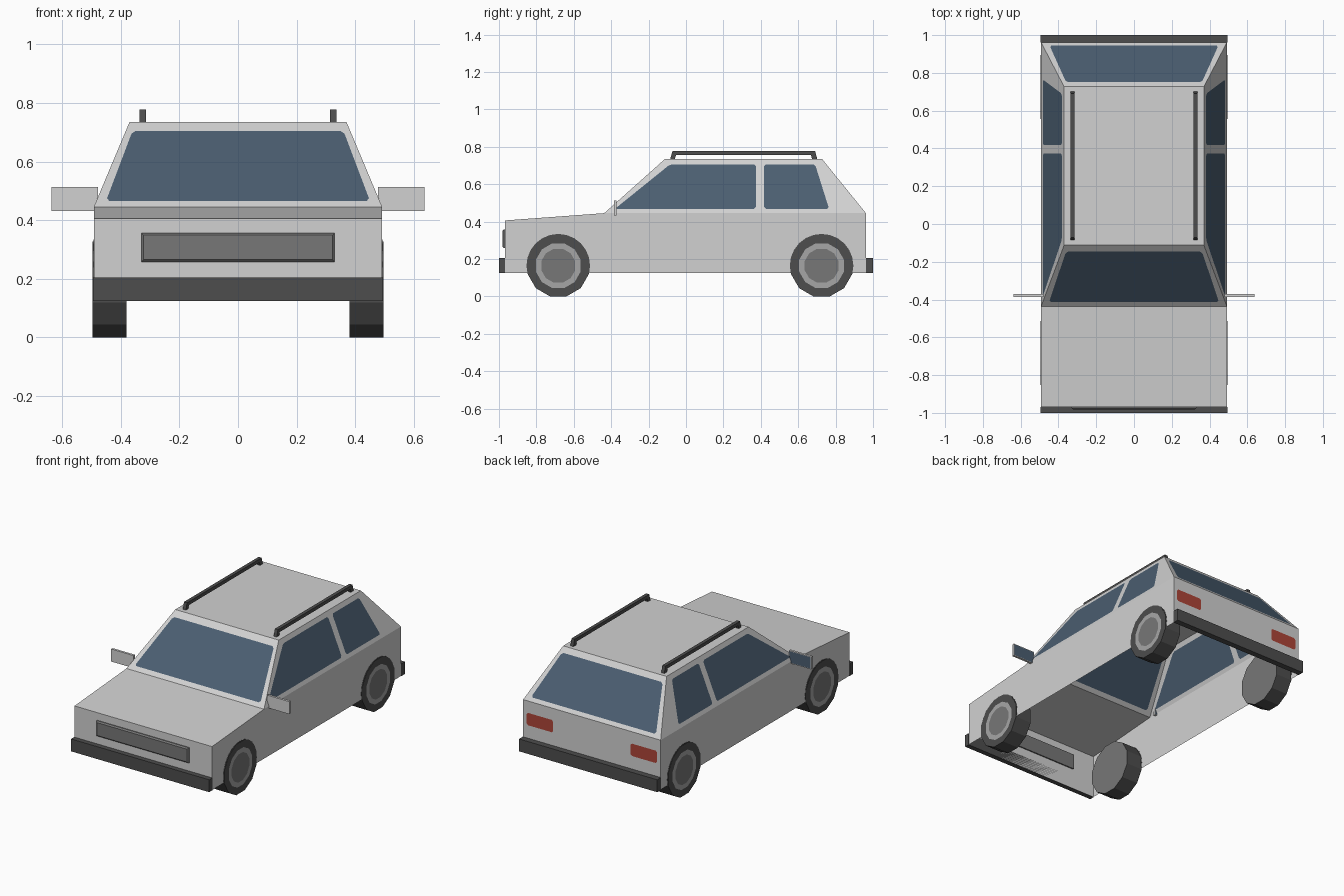
import bpy, bmesh, math
from mathutils import Vector, Matrix

if "Cube" in bpy.data.objects:
    bpy.data.objects.remove(bpy.data.objects["Cube"])


def material(name, rgb):
    m = bpy.data.materials.new(name)
    m.diffuse_color = (*rgb, 1)
    m.use_nodes = True
    m.node_tree.nodes["Principled BSDF"].inputs["Base Color"].default_value = m.diffuse_color
    return m


PAINT = material("light grey paint", (0.64, 0.64, 0.64))
GLASS = material("blue glass", (0.07, 0.112, 0.165))
RUBBER = material("dark rubber", (0.075, 0.075, 0.075))
GRILLE = material("mid grey", (0.185, 0.185, 0.185))
RIM = material("rim grey", (0.38, 0.38, 0.38))
RED = material("tail red", (0.42, 0.06, 0.04))


def finish(bm, name, *mats):
    me = bpy.data.meshes.new(name)
    bm.to_mesh(me)
    bm.free()
    for m in mats:
        me.materials.append(m)
    ob = bpy.data.objects.new(name, me)
    bpy.context.collection.objects.link(ob)
    return ob


def box_mesh(lo, hi):
    lo, hi = Vector(lo), Vector(hi)
    bm = bmesh.new()
    mat = Matrix.Translation((lo + hi) / 2) @ Matrix.Diagonal((*(hi - lo), 1))
    bmesh.ops.create_cube(bm, size=1, matrix=mat)
    return bm


def chamfered(poly, r):
    """Cut the corners of a 2D polygon."""
    out = []
    pts = [Vector(p) for p in poly]
    for i, p in enumerate(pts):
        for q in (pts[i - 1], pts[(i + 1) % len(pts)]):
            out.append(p + (q - p).normalized() * r)
    return out


def cut_patch(bm, direction, axis, poly, index, r=0.01):
    """Cut a convex patch, projected along axis, into faces pointing in direction."""
    d = Vector(direction).normalized()
    u, v = [i for i in range(3) if i != axis]
    poly = chamfered(poly, r)
    edges = list(zip(poly, poly[1:] + poly[:1]))

    def panel():
        bm.normal_update()
        return [f for f in bm.faces if f.normal.dot(d) > 0.995]

    for a, b in edges:
        co, no = Vector((0, 0, 0)), Vector((0, 0, 0))
        co[u], co[v] = a
        no[u], no[v] = b.y - a.y, a.x - b.x
        faces = panel()
        geom = set(faces)
        for f in faces:
            geom.update(f.verts)
            geom.update(f.edges)
        bmesh.ops.bisect_plane(bm, geom=list(geom), dist=1e-5,
                               plane_co=co, plane_no=no.normalized())
    for f in panel():
        c = f.calc_center_median()
        p = Vector((c[u], c[v]))
        s = [(b - a).cross(p - a) > 0 for a, b in edges]
        if all(s) or not any(s):
            f.material_index = index


# body shell, open underneath
W, R = 0.492, 0.37
rows = [(W, -0.968, 0.125), (W, -0.968, 0.406), (W, -0.437, 0.445),
        (R, -0.112, 0.735), (R, 0.727, 0.735), (W, 0.962, 0.445), (W, 0.962, 0.125)]
bm = bmesh.new()
right = [bm.verts.new(p) for p in rows]
left = [bm.verts.new((-x, y, z)) for x, y, z in rows]
for i in range(6):
    bm.faces.new((left[i], right[i], right[i + 1], left[i + 1]))
for side in (right, left):
    low = [side[i] for i in (0, 6, 5, 2, 1)]
    high = [side[i] for i in (2, 5, 4, 3)]
    for loop in (low, high):
        bm.faces.new(loop if side is right else loop[::-1])

# windows and tail lights cut into the panels
cut_patch(bm, (0, -0.29, 0.325), 1,
          [(-0.45, 0.466), (0.45, 0.466), (0.36, 0.704), (-0.36, 0.704)], 1)
cut_patch(bm, (0, 0.29, 0.235), 1,
          [(-0.447, 0.466), (0.447, 0.466), (0.36, 0.704), (-0.36, 0.704)], 1)
for s in (1, -1):
    out = (s * 0.29, 0, 0.122)
    cut_patch(bm, out, 0, [(-0.38, 0.468), (0.373, 0.468), (0.373, 0.706), (-0.085, 0.706)], 1)
    cut_patch(bm, out, 0, [(0.417, 0.468), (0.765, 0.468), (0.69, 0.706), (0.417, 0.706)], 1)
    cut_patch(bm, (0, 1, 0), 1, [(s * 0.277, 0.288), (s * 0.467, 0.288),
                                 (s * 0.467, 0.368), (s * 0.277, 0.368)], 2)
finish(bm, "body", PAINT, GLASS, RED)

# bumpers and grille
finish(box_mesh((-0.494, -1, 0.124), (0.494, -0.968, 0.204)), "front_bumper", RUBBER)
finish(box_mesh((-0.494, 0.962, 0.124), (0.494, 1, 0.204)), "rear_bumper", RUBBER)
bm = box_mesh((-0.33, -0.982, 0.258), (0.33, -0.96, 0.357))
bmesh.ops.bevel(bm, geom=[e for e in bm.edges if all(v.co.y < -0.97 for v in e.verts)],
                offset=0.008, segments=1, affect='EDGES')
finish(bm, "grille", GRILLE)

# wheels with rim rings, and thin arch plates on the body sides
APOTHEM = 0.164
for s, side in ((1, "right"), (-1, "left")):
    for y, end in ((-0.683, "front"), (0.725, "rear")):
        turn = Matrix.Rotation(math.pi / 2, 4, 'Y')
        bm = bmesh.new()
        rad = APOTHEM / math.cos(math.pi / 12)
        bmesh.ops.create_cone(bm, cap_ends=True, segments=12, radius1=rad, radius2=rad, depth=0.115,
                              matrix=Matrix.Translation((s * 0.4385, y, APOTHEM)) @ turn
                              @ Matrix.Rotation(math.pi / 12, 4, 'Z'))
        bm.normal_update()
        outer = next(f for f in bm.faces if f.normal.x * s > 0.9)
        inner = next(f for f in bm.faces if f.normal.x * s < -0.9)
        inner.material_index = 2
        for width, index in ((0.046, 1), (0.030, 2)):
            bmesh.ops.inset_individual(bm, faces=[outer], thickness=width)
            outer.material_index = index
        finish(bm, f"{end}_{side}_wheel", RUBBER, RIM, GRILLE)

        bm = bmesh.new()
        bmesh.ops.create_cone(bm, cap_ends=True, segments=24, radius1=0.17, radius2=0.17, depth=0.003,
                              matrix=Matrix.Translation((s * 0.4922, y, APOTHEM)) @ turn)
        bmesh.ops.bisect_plane(bm, geom=bm.verts[:] + bm.edges[:] + bm.faces[:],
                               plane_co=(0, 0, 0.126), plane_no=(0, 0, -1), clear_outer=True)
        finish(bm, f"{end}_{side}_arch", RUBBER)

    # door mirror with glass on its rear face
    x0, x1 = sorted((s * 0.478, s * 0.637))
    bm = box_mesh((x0, -0.386, 0.432), (x1, -0.371, 0.513))
    bm.normal_update()
    back = next(f for f in bm.faces if f.normal.y > 0.9)
    bmesh.ops.inset_individual(bm, faces=[back], thickness=0.006)
    back.material_index = 1
    finish(bm, f"{side}_mirror", PAINT, GLASS)

    # roof rail: bar with a foot at each end
    profile = [(-0.085, 0.733), (-0.072, 0.778), (0.69, 0.778), (0.702, 0.733),
               (0.674, 0.733), (0.668, 0.756), (-0.053, 0.756), (-0.06, 0.733)]
    bm = bmesh.new()
    face = bm.faces.new([bm.verts.new((s * 0.325 - 0.011, y, z)) for y, z in profile])
    new = bmesh.ops.extrude_face_region(bm, geom=[face], use_keep_orig=True)["geom"]
    bmesh.ops.translate(bm, vec=(0.022, 0, 0),
                        verts=[g for g in new if isinstance(g, bmesh.types.BMVert)])
    bmesh.ops.recalc_face_normals(bm, faces=bm.faces[:])
    finish(bm, f"{side}_roof_rail", RUBBER)
